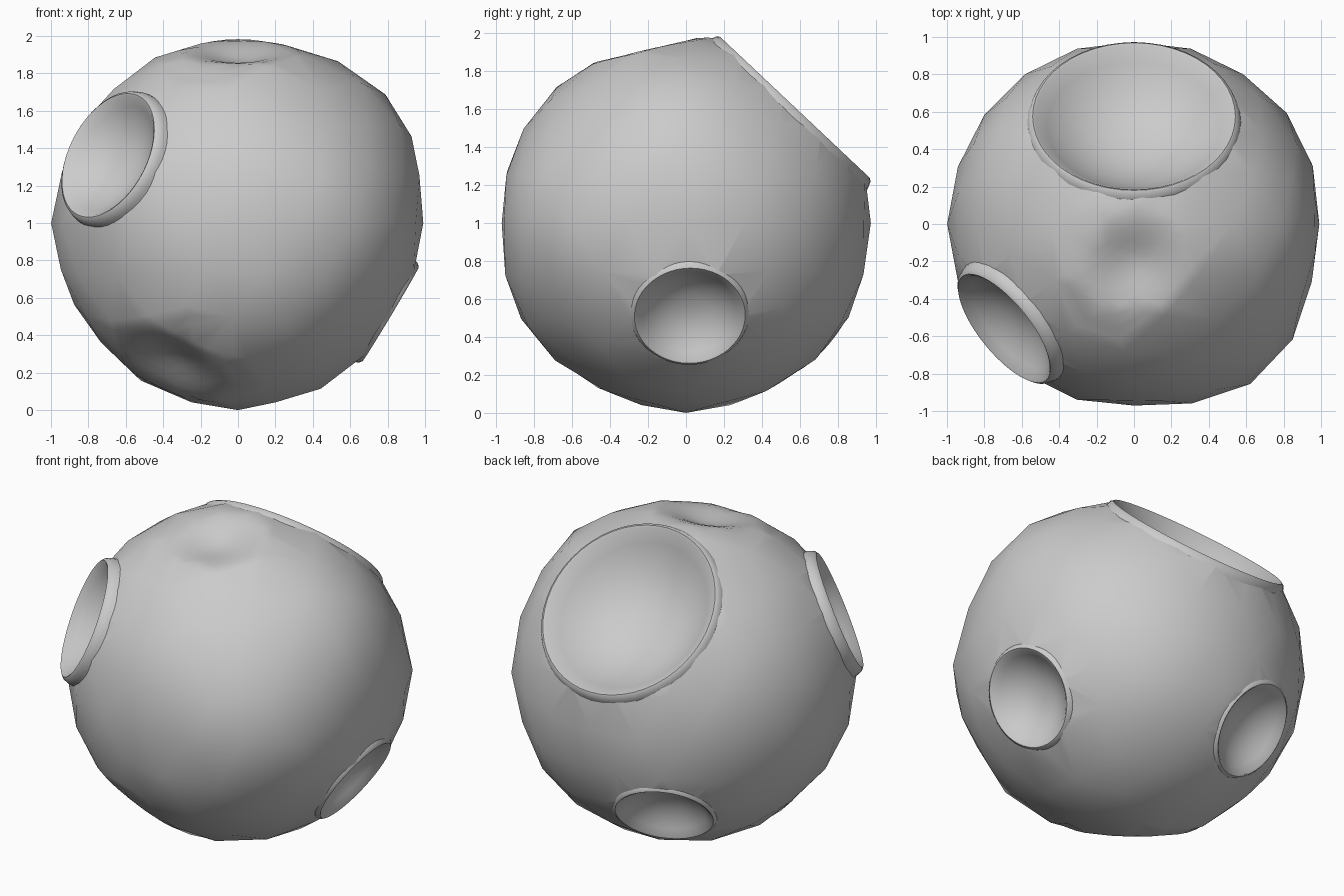
import bpy, bmesh, math, random
from mathutils import Vector

if "Cube" in bpy.data.objects:
    bpy.data.objects.remove(bpy.data.objects["Cube"])

random.seed(4)
CENTRE = Vector((0, 0, 1))

# craters: rim-plane centre relative to the rock's middle, inner rim radius
CRATERS = {
    "crater_top_back": ((0, 0.57, 0.605), 0.53),
    "crater_front_left": ((-0.69, -0.555, 0.36), 0.345),
    "crater_right": ((0.81, 0.02, -0.485), 0.28),
    "crater_back_low": ((-0.32, 0.675, -0.57), 0.275),
}
# broad lumps and shallow dents: direction, reach, height
LUMPS = [
    ((0.78, -0.1, 0.6), 0.7, 0.06),
    ((0.68, -0.73, 0.05), 0.65, 0.075),
    ((0.25, -0.8, -0.5), 0.5, 0.04),
    ((0.9, 0.5, 0.1), 0.5, 0.025),
    ((0.35, 0.75, -0.5), 0.5, 0.02),
    ((-1, 0, 0.12), 0.35, 0.012),
    ((-0.8, 0, -0.6), 0.4, -0.02),
    ((-0.05, -1.0, -0.1), 0.35, -0.025),
    ((0, 1.0, -0.1), 0.5, -0.018),
]
DENTS = [
    ((0, -0.23, 0.97), 0.36, -0.10),
    ((-0.38, -0.47, -0.80), 0.40, -0.10),
]


def new_object(name, bm):
    mesh = bpy.data.meshes.new(name)
    bm.to_mesh(mesh)
    bm.free()
    ob = bpy.data.objects.new(name, mesh)
    bpy.context.collection.objects.link(ob)
    return ob


def lathe(profile, segs=48):
    """Spin (radius, height) points round z."""
    bm = bmesh.new()
    rings = []
    for r, h in profile:
        if r == 0:
            rings.append([bm.verts.new((0, 0, h))] * segs)
        else:
            rings.append([bm.verts.new((r * math.cos(2 * math.pi * i / segs),
                                        r * math.sin(2 * math.pi * i / segs), h))
                          for i in range(segs)])
    for a, b in zip(rings, rings[1:]):
        for i in range(segs):
            j = (i + 1) % segs
            bm.faces.new(list(dict.fromkeys((a[i], a[j], b[j], b[i]))))
    bmesh.ops.recalc_face_normals(bm, faces=bm.faces)
    return bm


def smooth(ob, angle):
    bpy.ops.object.select_all(action='DESELECT')
    ob.select_set(True)
    bpy.context.view_layer.objects.active = ob
    bpy.ops.object.shade_smooth_by_angle(angle=math.radians(angle))


def place(ob, c):
    ob.rotation_mode = 'QUATERNION'
    ob.rotation_quaternion = c.to_track_quat('Z', 'Y')
    ob.location = CENTRE + c


def displace(bm, bumps):
    for v in bm.verts:
        d = v.co.normalized()
        for axis, reach, height in bumps:
            dist = (d - Vector(axis).normalized()).length
            if dist < reach:
                v.co += d * height * (0.5 + 0.5 * math.cos(math.pi * dist / reach))


# rock body: coarse sphere, refined only where the shallow dents are
bm = bmesh.new()
bmesh.ops.create_icosphere(bm, subdivisions=3, radius=0.99)
near = [e for e in bm.edges
        if any(((e.verts[0].co + e.verts[1].co).normalized() - Vector(a).normalized()).length < reach + 0.05
               for a, reach, h in DENTS)]
bmesh.ops.subdivide_edges(bm, edges=near, cuts=3, use_grid_fill=True)
bmesh.ops.triangulate(bm, faces=bm.faces)
for v in bm.verts:
    # round off the refined patches, but keep the flat facets at their borders
    if any((v.co.normalized() - Vector(a).normalized()).length < reach for a, reach, h in DENTS):
        v.co = v.co.normalized() * 0.985
    if v.co.z < -0.98:
        v.co *= 1.01
displace(bm, LUMPS + DENTS)
bmesh.ops.translate(bm, verts=bm.verts, vec=CENTRE)
body = new_object("rock_body", bm)

# open a round hole in the body for each crater
cutters = []
for name, (c, r) in CRATERS.items():
    k = 1.02 * r
    cut = new_object(name + "_cutter", lathe([(0, -0.6 * r), (k, -0.6 * r), (k, 0.4), (0, 0.4)]))
    place(cut, Vector(c))
    cut.hide_render = True
    cutters.append(cut)
    mod = body.modifiers.new(name, 'BOOLEAN')
    mod.operation = 'DIFFERENCE'
    mod.solver = 'EXACT'
    mod.object = cut

# keep the opened skin, drop the hole walls hidden under the bowls
bpy.context.view_layer.update()
bm = bmesh.new()
bm.from_object(body, bpy.context.evaluated_depsgraph_get())
bmesh.ops.triangulate(bm, faces=bm.faces)
hidden = set()
for c, r in CRATERS.values():
    c = Vector(c)
    n = c.normalized()
    for f in bm.faces:
        p = f.calc_center_median() - CENTRE - c
        h = p.dot(n)
        if (p - n * h).length < 1.0205 * r and -0.61 * r < h < 0.4 \
                and (abs(f.normal.dot(n)) < 0.05 or h < -0.5 * r):
            hidden.add(f)
bmesh.ops.delete(bm, geom=list(hidden), context='FACES')
body.modifiers.clear()
bm.to_mesh(body.data)
bm.free()
for cut in cutters:
    bpy.data.objects.remove(cut)
smooth(body, 60)
body.modifiers.new("even_shading", 'WEIGHTED_NORMAL')

# crater bowls with raised lips and skirts
for name, (c, r) in CRATERS.items():
    bowl = [(r * t / 8, -0.46 * r * (1 - (t / 8) ** 2.3)) for t in range(9)]
    lip = [(r + 0.012, 0.006), (r + 0.028, -0.006), (r + 0.042, -0.04), (r + 0.055, -0.14)]
    bm = lathe(bowl + lip)
    bm.normal_update()
    bm.faces.ensure_lookup_table()
    if bm.faces[0].normal.z < 0:
        bmesh.ops.reverse_faces(bm, faces=bm.faces)
    ob = new_object(name, bm)
    place(ob, Vector(c))
    smooth(ob, 35)
